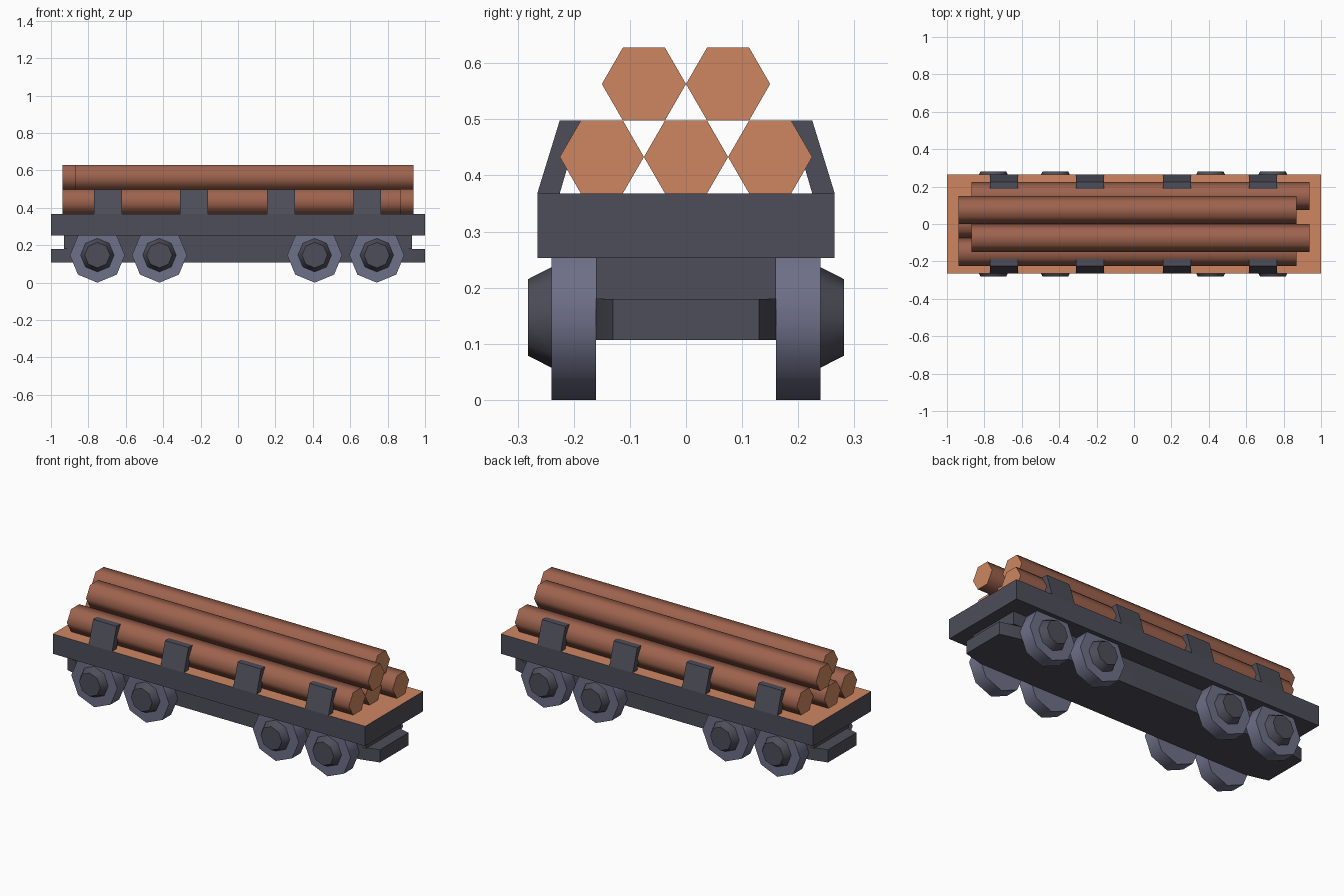
import bpy, bmesh, math

old = bpy.data.objects.get("Cube")
if old:
    bpy.data.objects.remove(old, do_unlink=True)


def material(name, rgb):
    m = bpy.data.materials.new(name)
    m.use_nodes = True
    m.diffuse_color = (*rgb, 1)
    m.node_tree.nodes["Principled BSDF"].inputs["Base Color"].default_value = (*rgb, 1)
    return m


CUT_WOOD = material("cut wood", (0.62, 0.24, 0.12))
BARK = material("bark", (0.34, 0.125, 0.075))
DARK_METAL = material("dark metal", (0.075, 0.075, 0.1))
WHEEL_METAL = material("wheel metal", (0.155, 0.16, 0.245))


def loft(name, rings, mats, smooth=0, rule=None):
    """Bridge equal-sized point rings, cap both ends; rule picks faces for the second material."""
    bm = bmesh.new()
    loops = [[bm.verts.new(p) for p in ring] for ring in rings]
    n = len(loops[0])
    for a, b in zip(loops, loops[1:]):
        for i in range(n):
            j = (i + 1) % n
            bm.faces.new((a[i], a[j], b[j], b[i]))
    bm.faces.new(loops[0][::-1])
    bm.faces.new(loops[-1])
    bmesh.ops.recalc_face_normals(bm, faces=bm.faces)
    if rule:
        for f in bm.faces:
            f.normal_update()
            f.material_index = int(rule(f.normal))
    mesh = bpy.data.meshes.new(name)
    bm.to_mesh(mesh)
    bm.free()
    for m in mats:
        mesh.materials.append(m)
    ob = bpy.data.objects.new(name, mesh)
    bpy.context.collection.objects.link(ob)
    if smooth:
        bpy.ops.object.select_all(action='DESELECT')
        ob.select_set(True)
        bpy.context.view_layer.objects.active = ob
        bpy.ops.object.shade_smooth_by_angle(angle=math.radians(smooth))
    return ob


def polygon(sides, radius):
    return [(radius * math.cos(math.tau * i / sides), radius * math.sin(math.tau * i / sides))
            for i in range(sides)]


def slab(name, outline, z0, z1, mats, smooth=0, rule=None):
    return loft(name, [[(x, y, z) for x, y in outline] for z in (z0, z1)], mats, smooth, rule)


def rectangle(hx, hy):
    return [(-hx, -hy), (hx, -hy), (hx, hy), (-hx, hy)]


# Deck with a wooden top, and the frame below it
slab("deck", rectangle(1, 0.265), 0.253, 0.368, [DARK_METAL, CUT_WOOD],
     rule=lambda n: n.z > 0.9)
slab("frame", rectangle(0.93, 0.16), 0.18, 0.253, [DARK_METAL])

# Full-length lower plate with tapered buffer ends
taper = [(0.88, -0.16), (1, -0.13), (1, 0.13), (0.88, 0.16)]
slab("lower_plate", taper + [(-x, -y) for x, y in taper], 0.107, 0.18, [DARK_METAL], 40)

# Wheels and tapered hubs
for side, s in (("right", -1), ("left", 1)):
    for i, x in enumerate((-0.752, -0.42, 0.41, 0.742)):
        def disc(radius, y):
            return [(x + u, s * y, 0.147 + v) for u, v in polygon(8, radius)]
        loft(f"wheel_{side}_{i + 1}", [disc(0.147, 0.16), disc(0.147, 0.24)], [WHEEL_METAL], 50)
        loft(f"hub_{side}_{i + 1}", [disc(0.09, 0.239), disc(0.068, 0.282)], [DARK_METAL], 50)

# Leaning stakes along both edges
lean = [(0.265, 0.368), (0.225, 0.498), (0.187, 0.498), (0.225, 0.368)]
for side, s in (("front", -1), ("back", 1)):
    for i, x in enumerate((-0.695, -0.235, 0.23, 0.69)):
        loft(f"stake_{side}_{i + 1}",
             [[(x + d, s * y, z) for y, z in lean] for d in (-0.075, 0.075)], [DARK_METAL])

# Stacked hexagonal logs, alternately shifted along the deck
logs = [(-0.15, 0, -1), (0, 0, -1), (0.15, 0, 1), (-0.075, 1, 1), (0.075, 1, -1)]
for i, (cy, row, shift) in enumerate(logs):
    cz = 0.433 + 0.13 * row
    loft(f"log_{i + 1}",
         [[(x + 0.035 * shift, cy + u, cz + v) for u, v in polygon(6, 0.075)]
          for x in (-0.903, 0.903)],
         [BARK, CUT_WOOD], 65, rule=lambda n: abs(n.x) > 0.9)
